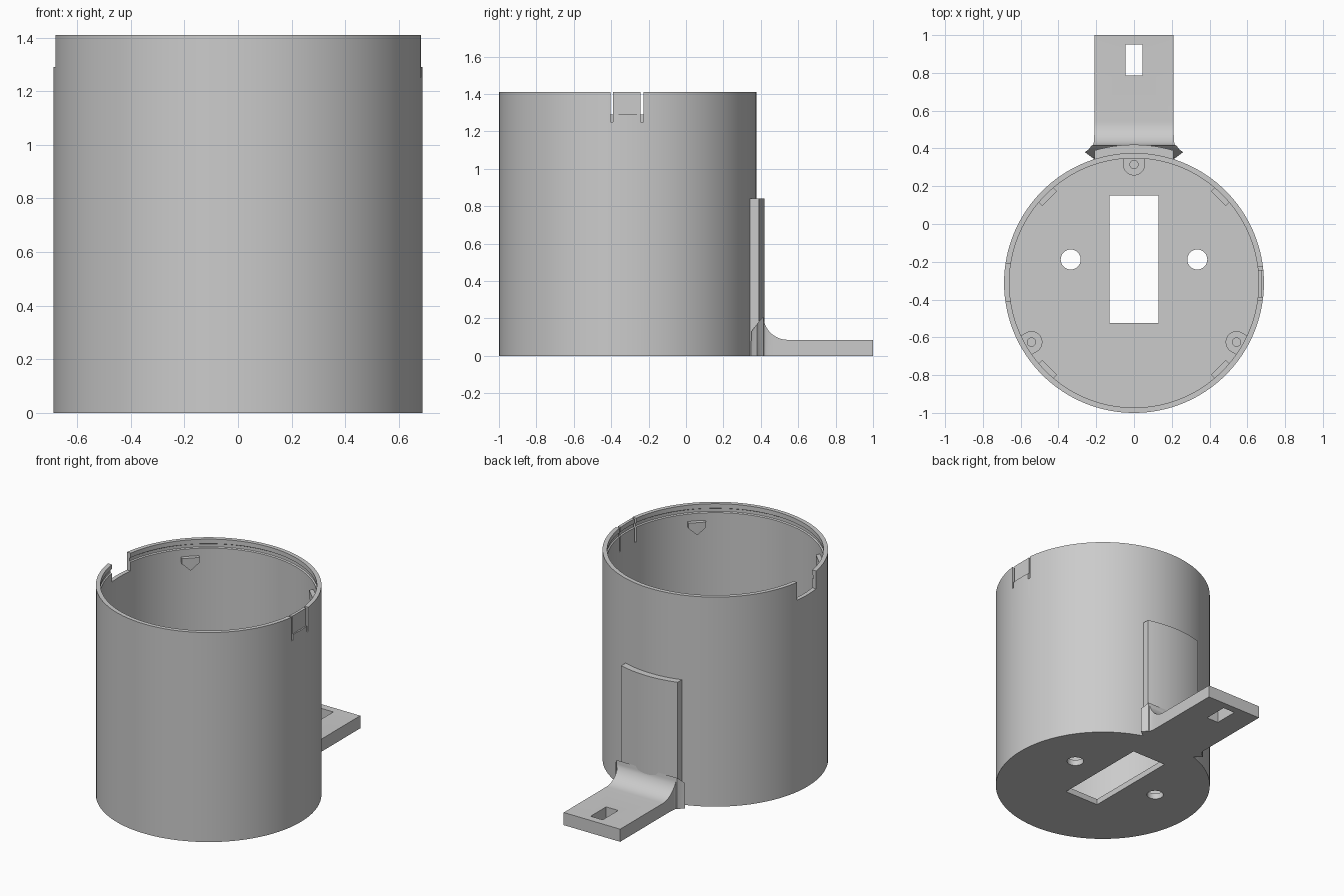
import bpy, bmesh
from math import sin, cos, pi, radians, sqrt
from mathutils import Matrix, Vector

if "Cube" in bpy.data.objects:
    bpy.data.objects.remove(bpy.data.objects["Cube"])

CY, R, R_IN, H, FLOOR = -0.312, 0.688, 0.66, 1.41, 0.04

grey = bpy.data.materials.new("plain grey")
grey.use_nodes = True
grey.diffuse_color = (0.6, 0.6, 0.6, 1)
grey.node_tree.nodes["Principled BSDF"].inputs["Base Color"].default_value = (0.6, 0.6, 0.6, 1)


def finish(name, bm):
    bmesh.ops.recalc_face_normals(bm, faces=bm.faces)
    me = bpy.data.meshes.new(name)
    bm.to_mesh(me)
    bm.free()
    me.materials.append(grey)
    ob = bpy.data.objects.new(name, me)
    bpy.context.collection.objects.link(ob)
    return ob


def activate(ob):
    bpy.ops.object.select_all(action='DESELECT')
    ob.select_set(True)
    bpy.context.view_layer.objects.active = ob


def prism(name, outline, z0, z1, matrix=Matrix()):
    """Extrude a closed outline from z0 to z1, then place it."""
    bm = bmesh.new()
    face = bm.faces.new([bm.verts.new((x, y, z0)) for x, y in outline])
    top = bmesh.ops.extrude_face_region(bm, geom=[face])
    verts = [g for g in top["geom"] if isinstance(g, bmesh.types.BMVert)]
    bmesh.ops.translate(bm, verts=verts, vec=(0, 0, z1 - z0))
    bmesh.ops.transform(bm, matrix=matrix, verts=bm.verts)
    return finish(name, bm)


def rect(x0, x1, y0, y1):
    return [(x0, y0), (x1, y0), (x1, y1), (x0, y1)]


def arc(r, a0, a1, n, cx=0, cy=0):
    return [(cx + r * cos(a0 + (a1 - a0) * i / n), cy + r * sin(a0 + (a1 - a0) * i / n))
            for i in range(n + 1)]


def circle(r, cx, cy, n=32):
    return arc(r, 0, 2 * pi, n, cx, cy)[:-1]


def cut(target, *cutters):
    """Subtract each cutter and remove it."""
    for c in cutters:
        c.hide_render = True
        mod = target.modifiers.new("cut", 'BOOLEAN')
        mod.operation, mod.solver, mod.object = 'DIFFERENCE', 'EXACT', c
        activate(target)
        bpy.ops.object.modifier_apply(modifier=mod.name)
        bpy.data.objects.remove(c)


def smooth(ob, angle=30):
    activate(ob)
    bpy.ops.object.shade_smooth_by_angle(angle=radians(angle))


# Cup: lathed wall and floor with a shallow groove inside the rim
profile = [(0, 0), (R, 0), (R, H), (R_IN, H), (R_IN, H - 0.03), (R_IN + 0.008, H - 0.035),
           (R_IN + 0.008, H - 0.055), (R_IN, H - 0.06), (R_IN, FLOOR), (0, FLOOR)]
bm = bmesh.new()
pts = [bm.verts.new((x, 0, z)) for x, z in profile]
edges = [bm.edges.new(p) for p in zip(pts, pts[1:])]
bmesh.ops.spin(bm, geom=pts + edges, cent=(0, 0, 0), axis=(0, 0, 1),
               angle=2 * pi, steps=128, use_merge=True)
bmesh.ops.remove_doubles(bm, verts=bm.verts, dist=1e-5)
bmesh.ops.translate(bm, verts=bm.verts, vec=(0, CY, 0))
cup = finish("cup", bm)

# Floor openings, rim notch, and the slits and recess of the snap tab
cut(cup,
    prism("floor_window", rect(-0.13, 0.13, -0.525, 0.15), -0.1, 0.1),
    prism("floor_hole_left", circle(0.053, 0.335, -0.188), -0.1, 0.1),
    prism("floor_hole_right", circle(0.053, -0.335, -0.188), -0.1, 0.1),
    prism("rim_notch", rect(-0.8, -0.5, -0.41, -0.21), 1.29, 1.6),
    prism("tab_slit_front", rect(0.5, 0.8, -0.405, -0.39), 1.25, 1.6),
    prism("tab_slit_back", rect(0.5, 0.8, -0.243, -0.228), 1.25, 1.6),
    prism("tab_recess", rect(0.678, 0.8, -0.398, -0.235), 1.29, 1.6))
smooth(cup)

# Screw posts against the wall, each with a blind hole
for i, a in enumerate((90, 210, 330)):
    place = Matrix.Translation((0, CY, 0)) @ Matrix.Rotation(radians(a), 4, 'Z')
    outline = [(0.663, 0.058)] + arc(0.058, pi / 2, 3 * pi / 2, 20, 0.627) + [(0.663, -0.058)]
    post = prism(f"screw_post_{i + 1}", outline, 0.02, 0.25, place)
    cut(post, prism("post_hole", circle(0.022, 0.627, 0, 24), 0.06, 0.4, place))
    smooth(post)

# Pointed catches inside the rim
for i, a in enumerate((45, 135, 225, 315)):
    rot = Matrix.Translation((0, CY, 0)) @ Matrix.Rotation(radians(a), 4, 'Z')
    # outline x -> tangent, outline y -> height, extrusion -> radius
    axes = Matrix(((0, 0, 1, 0), (1, 0, 0, 0), (0, 1, 0, 0), (0, 0, 0, 1)))
    shape = [(-0.055, 1.30), (0.055, 1.30), (0.055, 1.265), (0, 1.215), (-0.055, 1.265)]
    prism(f"rim_catch_{i + 1}", shape, 0.632, 0.67, rot @ axes)

# Curved upright plate hugging the back of the cup
ro, ri, w = 0.732, 0.68, 0.21
xs = [w - 2 * w * i / 20 for i in range(21)]
outline = [(x, CY + sqrt(ro * ro - x * x)) for x in xs]
outline += [(x, CY + sqrt(ri * ri - x * x)) for x in reversed(xs)]
smooth(prism("bracket_upright", outline, 0, 0.84))

# Foot with a filleted, flared root: (y, half width, height) sections
sections = [(0.30, 0.21, 0.04), (0.348, 0.215, 0.04), (0.35, 0.22, 0.13), (0.38, 0.26, 0.17),
            (0.395, 0.24, 0.19), (0.415, 0.225, 0.21)]
for i in range(1, 10):
    t = pi / 2 * i / 9
    sections.append((0.545 - 0.13 * cos(t), 0.21 + 0.012 * (1 - sin(t)) ** 2,
                     0.21 - 0.125 * sin(t)))
sections.append((1.0, 0.21, 0.085))
bm = bmesh.new()
rings = [[bm.verts.new(p) for p in ((-hw, y, 0), (hw, y, 0), (hw, y, h), (-hw, y, h))]
         for y, hw, h in sections]
for a, b in zip(rings, rings[1:]):
    for k in range(4):
        bm.faces.new((a[k], a[(k + 1) % 4], b[(k + 1) % 4], b[k]))
bm.faces.new(rings[0])
bm.faces.new(rings[-1])
foot = finish("bracket_foot", bm)
cut(foot, prism("foot_slot", rect(-0.045, 0.045, 0.785, 0.95), -0.1, 0.3))
smooth(foot)
